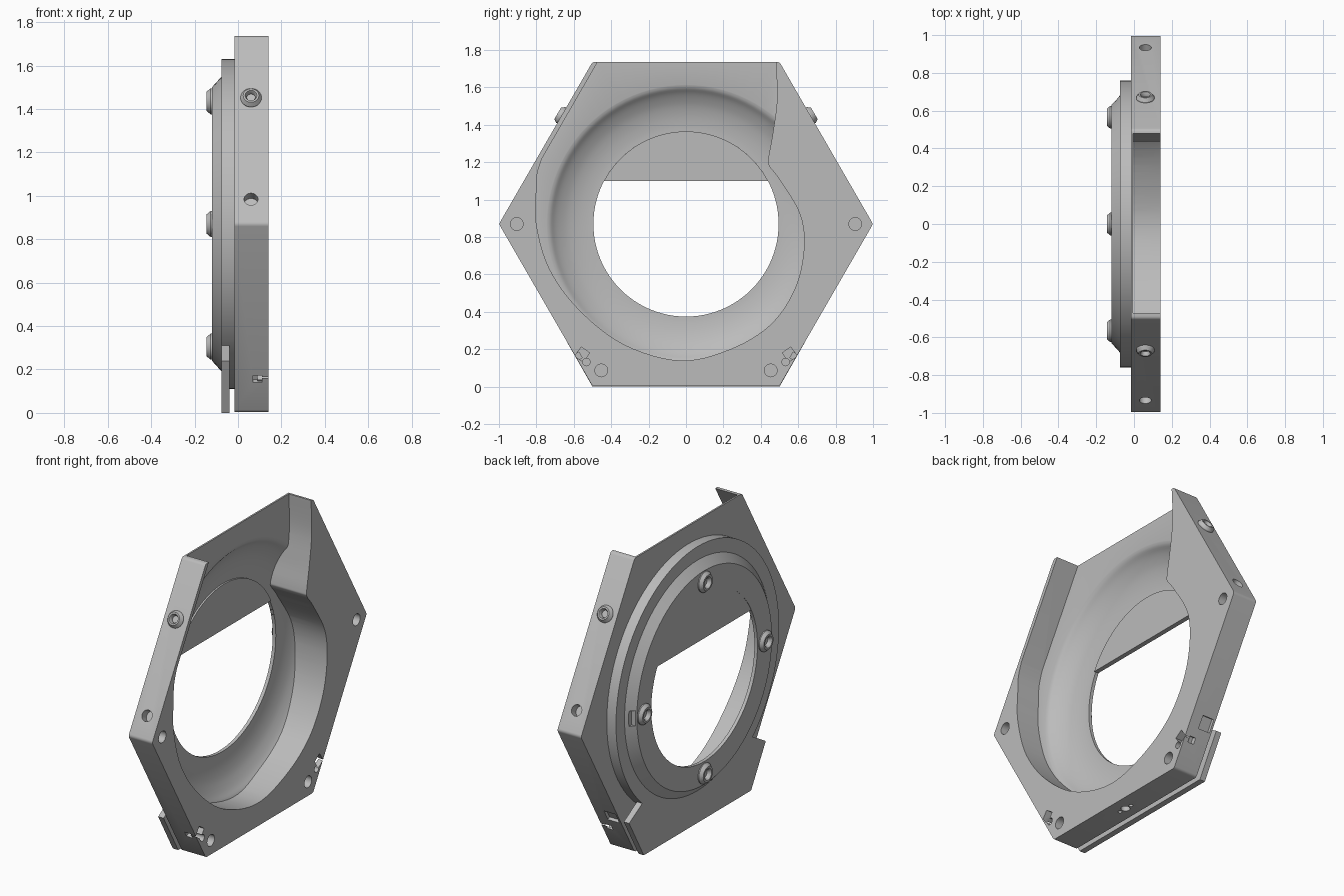
import bpy, bmesh, math
from mathutils import Matrix, Vector

if "Cube" in bpy.data.objects:
    bpy.data.objects.remove(bpy.data.objects["Cube"], do_unlink=True)

CZ = 0.87                                   # height of the ring axis
S = math.sqrt(3) / 2
grey = bpy.data.materials.new("machined grey")
grey.use_nodes = True
grey.diffuse_color = (0.5, 0.5, 0.5, 1)
grey.node_tree.nodes["Principled BSDF"].inputs["Base Color"].default_value = (0.5, 0.5, 0.5, 1)


def finish(name, bm):
    bmesh.ops.recalc_face_normals(bm, faces=bm.faces)
    mesh = bpy.data.meshes.new(name)
    bm.to_mesh(mesh)
    bm.free()
    mesh.materials.append(grey)
    ob = bpy.data.objects.new(name, mesh)
    bpy.context.collection.objects.link(ob)
    return ob


def prism(name, outline, x0, x1):
    """Extrude a (y, z) outline along x."""
    bm = bmesh.new()
    face = bm.faces.new([bm.verts.new((x0, y, z)) for y, z in outline])
    top = bmesh.ops.extrude_face_region(bm, geom=[face])["geom"]
    bmesh.ops.translate(bm, vec=(x1 - x0, 0, 0),
                        verts=[v for v in top if isinstance(v, bmesh.types.BMVert)])
    return finish(name, bm)


def lathe(name, profile, origin, axis, steps=96, closed=False):
    """Turn a (radius, height) profile around an axis through origin."""
    bm = bmesh.new()
    vs = [bm.verts.new((r, 0, h)) for r, h in profile]
    edges = [bm.edges.new(p) for p in zip(vs, vs[1:])]
    if closed:
        edges.append(bm.edges.new((vs[-1], vs[0])))
    bmesh.ops.spin(bm, geom=vs + edges, cent=(0, 0, 0), axis=(0, 0, 1),
                   angle=math.tau, steps=steps)
    bmesh.ops.remove_doubles(bm, verts=bm.verts, dist=1e-5)
    turn = Vector((0, 0, 1)).rotation_difference(Vector(axis)).to_matrix().to_4x4()
    bmesh.ops.transform(bm, verts=bm.verts, matrix=Matrix.Translation(origin) @ turn)
    return finish(name, bm)


def drill(origin, axis, radius, depth):
    return lathe("drill", [(0, -depth), (radius, -depth), (radius, 0.05), (0, 0.05)],
                 origin, axis, 24)


def block(origin, size, tilt=0.0):
    bm = bmesh.new()
    bmesh.ops.create_cube(bm, size=1, matrix=Matrix.Translation(origin)
                          @ Matrix.Rotation(tilt, 4, "X") @ Matrix.Diagonal((*size, 1)))
    return finish("block", bm)


def boolean(ob, tool, operation="DIFFERENCE"):
    tool.hide_render = True
    mod = ob.modifiers.new("cut", "BOOLEAN")
    mod.operation, mod.solver, mod.object = operation, "EXACT", tool
    bpy.context.view_layer.objects.active = ob
    bpy.ops.object.modifier_apply(modifier=mod.name)
    bpy.data.objects.remove(tool, do_unlink=True)


def smooth(ob):
    bpy.ops.object.select_all(action="DESELECT")
    ob.select_set(True)
    bpy.context.view_layer.objects.active = ob
    bpy.ops.object.shade_smooth_by_angle(angle=math.radians(30))


def spline(pts, n=6):
    """Catmull-Rom curve through the points."""
    ps = [Vector(p) for p in [pts[0], *pts, pts[-1]]]
    out = []
    for a, b, c, d in zip(ps, ps[1:], ps[2:], ps[3:]):
        for i in range(n):
            t = i / n
            out.append(0.5 * (2 * b + (c - a) * t + (2 * a - 5 * b + 4 * c - d) * t ** 2
                              + (3 * b - a - 3 * c + d) * t ** 3))
    return out + [ps[-1]]


# Hexagonal frame with slightly rounded corners
outline = []
for k in range(6):
    for off in (-12, -4, 4, 12):
        a = math.radians(60 * k)
        c = Vector((math.cos(a), math.sin(a))) * 0.975
        b = a + math.radians(off * 2.5)
        p = c + Vector((math.cos(b), math.sin(b))) * 0.0217
        outline.append((p.x, CZ + p.y))
housing = prism("housing", outline, -0.015, 0.14)

# Stepped round cover on the back of the frame
cover = lathe("cover", [(0, -0.12), (0.63, -0.12), (0.68, -0.075), (0.76, -0.075),
                        (0.76, -0.01), (0, -0.01)], (0, 0, CZ), (1, 0, 0))
boolean(housing, cover, "UNION")

# Scroll-shaped pocket with a curved bowl and a central opening
bowl = spline([(0.495, -0.1), (0.53, -0.098), (0.58, -0.09), (0.63, -0.075),
               (0.67, -0.055), (0.70, -0.035), (0.725, -0.013), (0.745, -0.005)], 3)
mold = lathe("mold", [(0, -0.3), (0.495, -0.3), *bowl, (1.4, -0.005), (1.4, 0.4), (0, 0.4)],
             (0, 0, CZ), (1, 0, 0))
scroll = spline([(-0.77, 1.22), (-0.795, 1.14), (-0.8, 1.05), (-0.8, 0.87), (-0.73, 0.63),
                 (-0.57, 0.41), (-0.33, 0.225), (-0.03, 0.14), (0.235, 0.2), (0.45, 0.33),
                 (0.58, 0.52), (0.63, 0.73), (0.61, 0.92), (0.5, 1.107), (0.445, 1.18),
                 (0.44, 1.22), (0.465, 1.36), (0.487, 1.54), (0.48, 1.74)])
boolean(mold, prism("scroll", [(-0.41, 1.844), *scroll, (0.48, 1.844)], -0.25, 0.3),
        "INTERSECT")
boolean(housing, mold)

# Holes and recesses, mirrored left and right
for s in (-1, 1):
    up, down = (0, s * S, 0.5), (0, s * S, -0.5)
    for tool in (
        drill((0.14, s * 0.905, CZ), (1, 0, 0), 0.034, 0.09),
        drill((0.14, s * 0.453, 0.087), (1, 0, 0), 0.034, 0.09),
        drill((0.06, s * 0.935, 0.985), up, 0.032, 0.05),
        drill((0.14, s * 0.533, 0.132), (1, 0, 0), 0.02, 0.06),
        block((0.14, s * 0.555, 0.172), (0.1, 0.055, 0.06), s * math.radians(35)),
        block((0.09, s * 0.59, 0.155), (0.04, 0.06, 0.035), s * math.radians(-30)),
        drill((0.06, s * 0.045, 0), (0, 0, -1), 0.011, 0.05),
    ):
        boolean(housing, tool)
boolean(housing, drill((0.06, 0, 0), (0, 0, -1), 0.025, 0.05))
boolean(housing, block((0.035, 0.644, 0.25), (0.075, 0.04, 0.075), math.radians(-30)))
boolean(housing, block((-0.11, 0.665, CZ), (0.04, 0.06, 0.09)))
smooth(housing)

# Flat plate closing the top of the opening
half = math.acos(0.23 / 0.495)
arc = [math.pi / 2 - half + 2 * half * i / 32 for i in range(33)]
prism("opening_plate", [(0.495 * math.cos(a), CZ + 0.495 * math.sin(a)) for a in arc],
      -0.118, -0.09)

# Lower back plate wrapping the round cover
arc = [math.radians(-132.3 + 84.6 * i / 32) for i in range(33)]
smooth(prism("lower_back_plate",
             [(0.637, 0.24), (0.5, 0), (-0.5, 0), (-0.637, 0.24)]
             + [(0.745 * math.cos(a), CZ + 0.745 * math.sin(a)) for a in arc],
             -0.075, -0.04))

# Tapered bosses: four on the cover, one on each upper slope
boss = [(0.06, -0.005), (0.06, 0.006), (0.045, 0.024), (0.034, 0.024), (0.026, 0.012),
        (0.026, -0.003), (0, -0.003), (0, -0.005)]
for k in range(4):
    a = k * math.pi / 2
    smooth(lathe("cover_boss_%d" % (k + 1), boss,
                 (-0.12, 0.565 * math.cos(a), CZ + 0.565 * math.sin(a)), (-1, 0, 0), 32, True))
for side, s in (("left", 1), ("right", -1)):
    smooth(lathe(side + "_slope_boss", [(r * 0.8, h) for r, h in boss],
                 (0.06, s * 0.665, 1.45), (0, s * S, 0.5), 32, True))
